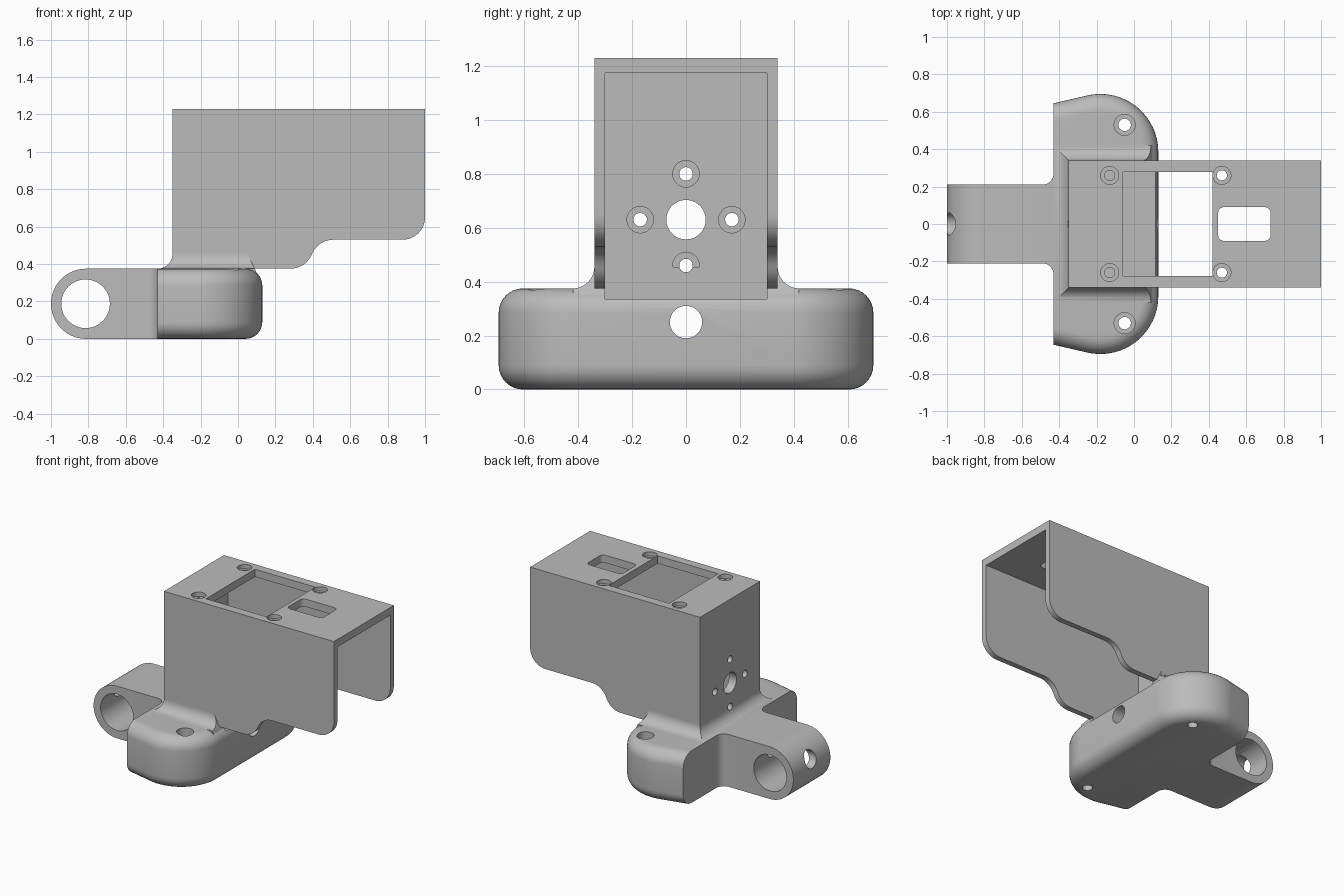
import bpy, bmesh
from math import sin, cos, radians, sqrt, tan

if "Cube" in bpy.data.objects:
    bpy.data.objects.remove(bpy.data.objects["Cube"], do_unlink=True)

grey = bpy.data.materials.new("plain_grey")
grey.use_nodes = True
grey.diffuse_color = (0.5, 0.5, 0.5, 1)
grey.node_tree.nodes["Principled BSDF"].inputs["Base Color"].default_value = (0.5, 0.5, 0.5, 1)


def arc(cx, cy, r, a0, a1, n=12):
    angles = [radians(a0 + (a1 - a0) * i / n) for i in range(n + 1)]
    return [(cx + r * cos(a), cy + r * sin(a)) for a in angles]


def loft(name, rings):
    """Solid skinned through rings of equal point count, capped at both ends."""
    bm = bmesh.new()
    loops = [[bm.verts.new(p) for p in ring] for ring in rings]
    n = len(loops[0])
    for a, b in zip(loops, loops[1:]):
        for i in range(n):
            j = (i + 1) % n
            bm.faces.new((a[i], a[j], b[j], b[i]))
    bm.faces.new(loops[0])
    bm.faces.new(loops[-1])
    bmesh.ops.recalc_face_normals(bm, faces=bm.faces)
    mesh = bpy.data.meshes.new(name)
    bm.to_mesh(mesh)
    bm.free()
    mesh.materials.append(grey)
    obj = bpy.data.objects.new(name, mesh)
    bpy.context.collection.objects.link(obj)
    return obj


def prism(name, pts, axis, lo, hi):
    place = {"x": lambda p, t: (t, p[0], p[1]),
             "y": lambda p, t: (p[0], t, p[1]),
             "z": lambda p, t: (p[0], p[1], t)}[axis]
    return loft(name, [[place(p, t) for p in pts] for t in (lo, hi)])


def box(name, x0, x1, y, z0, z1):
    return prism(name, [(x0, -y), (x1, -y), (x1, y), (x0, y)], "z", z0, z1)


def drill(axis, a, b, r, lo, hi):
    return prism("drill", arc(a, b, r, 0, 352.5, 47), axis, lo, hi)


def boolean(obj, cutters, operation="DIFFERENCE"):
    bpy.context.view_layer.objects.active = obj
    for c in cutters:
        c.hide_render = True
        mod = obj.modifiers.new("cut", "BOOLEAN")
        mod.operation, mod.solver, mod.object = operation, "EXACT", c
        bpy.ops.object.modifier_apply(modifier=mod.name)


H = 0.375           # height of base and arm
BACK = -0.35        # back of housing
WALL = 0.34         # half width of housing
FLOOR = 0.335       # floor of the pocket

# Base: wide foot with rounded front, ends and edges, flat back
SLANT = 13


def base_ring(z, inset):
    r, cx, cy, x_back = 0.31 - inset, -0.18, 0.385, -0.43
    half = arc(cx, cy, r, 90 + SLANT, 0, 24)
    x, y = half[0]
    half.insert(0, (x_back, y - (x - x_back) * tan(radians(SLANT))))
    return [(px, py, z) for px, py in half] + [(px, -py, z) for px, py in reversed(half)]


edge = 0.09
steps = [radians(90 * i / 8) for i in range(9)]
rings = [base_ring(edge - edge * cos(a), edge - edge * sin(a)) for a in steps]
rings += [base_ring(H - edge + edge * sin(a), edge - edge * cos(a)) for a in steps]
base = loft("base", rings)

# Arm: round-ended lug with plan fillets where it meets the base
half_plan = [(-1.1, 0.21)] + arc(-0.49, 0.27, 0.06, -90, 0, 8) + [(-0.4, 0.27)]
plan = half_plan + [(x, -y) for x, y in reversed(half_plan)]
arm = prism("arm", plan, "z", -0.1, 0.5)
side = prism("arm_side", [(-0.4, 0), (-0.4, H)] + arc(-0.8125, H / 2, H / 2, 90, 270, 32),
             "y", -0.5, 0.5)
boolean(arm, [side], "INTERSECT")

# Collar: concave fillet between housing and base
fillet = 0.08


def collar_ring(d, z, front):
    w, b = WALL + d, BACK - d
    return [(b, -w, z), (front, -w, z), (front, w, z), (b, w, z)]


rings = [collar_ring(fillet, 0.3, 0.12)]
for i in range(11):
    a = radians(9 * i)
    rise = fillet * (1 - cos(a))
    rings.append(collar_ring(fillet - fillet * sin(a), H + rise, 0.09 - rise / 2))
collar = loft("collar", rings)

# Housing: box open at the front and below, with a stepped lower edge
profile = [(BACK, H)] + arc(0.28, 0.499, 0.124, -90, -22, 10)
profile += arc(0.51, 0.406, 0.124, 158, 90, 10)[1:]
profile += arc(0.88, 0.65, 0.12, -90, 0) + [(1, 1.23), (BACK, 1.23)]
housing = prism("housing", profile, "y", -WALL, WALL)

# Pocket inside the housing, sunk slightly into the base
inner_back = BACK + 0.06
pocket = box("pocket", inner_back, 1.2, 0.3, FLOOR, 1.175)
long_bore = drill("x", 0, 0.25, 0.06, -1.2, 0.5)

# Top openings: large window, rounded slot, four counterbored screw holes
window = box("window", -0.06, 0.42, 0.278, 1.1, 1.3)
r = 0.03
slot_pts = (arc(0.70, 0.06, r, 0, 90, 6) + arc(0.48, 0.06, r, 90, 180, 6)
            + arc(0.48, -0.06, r, 180, 270, 6) + arc(0.70, -0.06, r, 270, 360, 6))
slot = prism("slot", slot_pts, "z", 1.1, 1.3)
housing_cuts = [pocket, window, slot]
for x in (-0.13, 0.47):
    for y in (-0.26, 0.26):
        housing_cuts += [drill("z", x, y, 0.027, 1.1, 1.3), drill("z", x, y, 0.048, 1.2, 1.3)]

# Back wall: shaft hole and four screw holes counterbored from inside
housing_cuts.append(drill("x", 0, 0.63, 0.073, -0.5, -0.2))
for y, z in ((0, 0.8), (0, 0.46), (0.17, 0.63), (-0.17, 0.63)):
    housing_cuts += [drill("x", y, z, 0.025, -0.5, -0.2),
                     drill("x", y, z, 0.049, inner_back - 0.03, -0.2)]

# Mounting holes through the foot
base_cuts = [pocket, long_bore]
for y in (-0.53, 0.53):
    base_cuts += [drill("z", -0.05, y, 0.033, -0.1, 0.5), drill("z", -0.05, y, 0.056, 0.22, 0.5)]

cross_bore = drill("y", -0.815, H / 2, 0.13, -0.5, 0.5)
low_screw = drill("x", 0, 0.46, 0.025, -0.5, -0.2)

boolean(housing, housing_cuts)
boolean(base, base_cuts)
boolean(arm, [cross_bore, long_bore])
boolean(collar, [pocket, long_bore, low_screw])

# Remove cutters and shade the parts
parts = [base, arm, collar, housing]
for o in {side, cross_bore, low_screw, *housing_cuts, *base_cuts}:
    bpy.data.objects.remove(o, do_unlink=True)
bpy.ops.object.select_all(action="DESELECT")
for o in parts:
    o.select_set(True)
bpy.context.view_layer.objects.active = base
bpy.ops.object.shade_smooth_by_angle(angle=radians(30))
